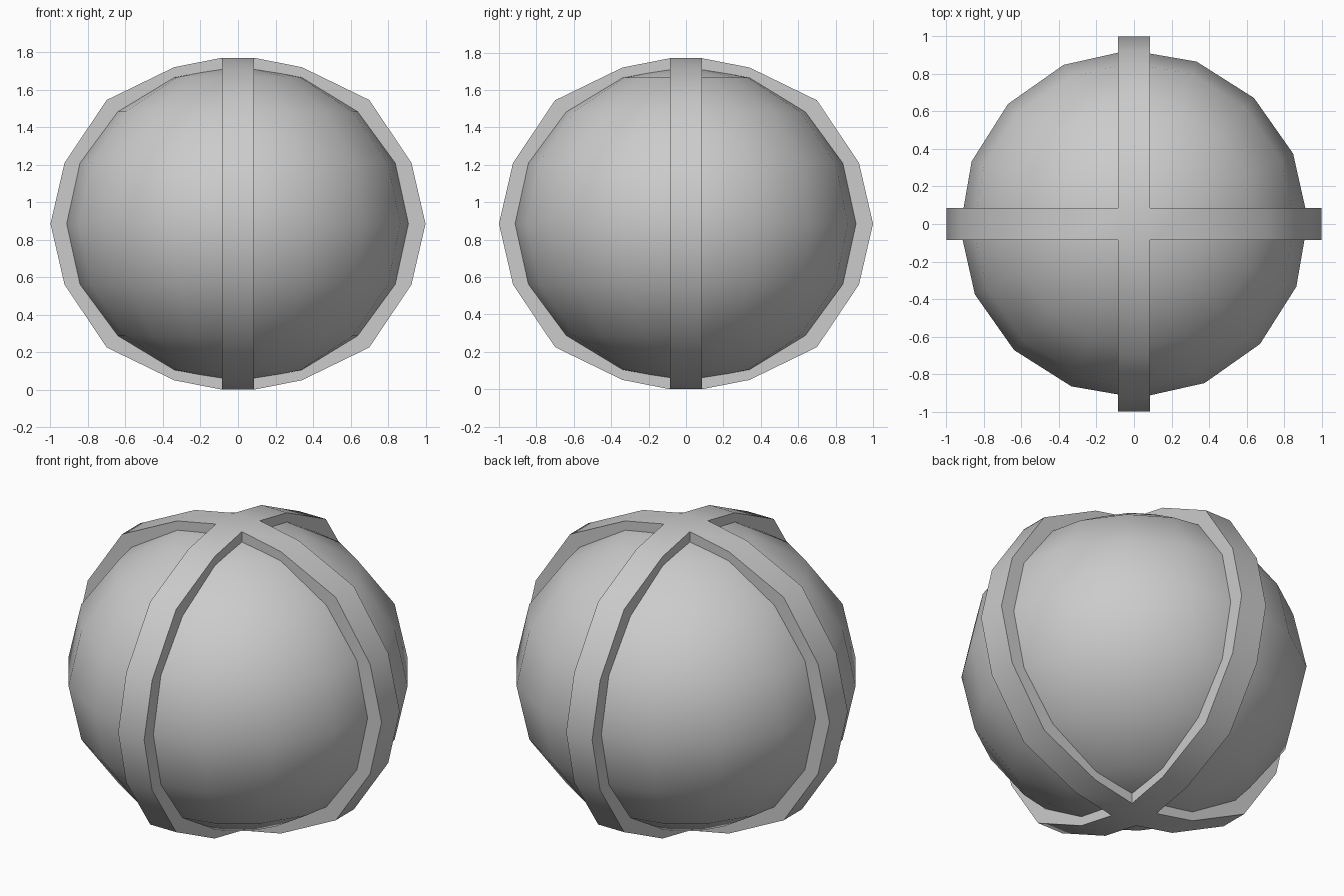
import bpy, bmesh
from math import radians
from mathutils import Matrix, Vector

cube = bpy.data.objects.get("Cube")
if cube:
    bpy.data.objects.remove(cube, do_unlink=True)

MID = 0.885      # height of the equator
HALF = 0.085     # half width of a band

grey = bpy.data.materials.new("plain grey")
grey.use_nodes = True
colour = (0.6, 0.6, 0.6, 1)
grey.diffuse_color = colour
grey.node_tree.nodes["Principled BSDF"].inputs["Base Color"].default_value = colour


def finish(obj):
    obj.data.materials.append(grey)
    bpy.ops.object.select_all(action="DESELECT")
    obj.select_set(True)
    bpy.context.view_layer.objects.active = obj
    bpy.ops.object.shade_smooth_by_angle(angle=radians(32))


# Slightly flattened low-poly ball
bpy.ops.mesh.primitive_uv_sphere_add(segments=16, ring_count=8, radius=1,
                                     location=(0, 0, MID), rotation=(0, 0, radians(1.4)))
ball = bpy.context.object
ball.name = "ball"
ball.scale = (0.928, 0.928, 0.845)
finish(ball)

# Raised crossed bands: four arms welded to a square at each pole
upper = [(HALF, 0.885), (0.34, 0.835), (0.70, 0.66), (0.925, 0.325)]
outline = upper + [(1.0, 0)] + [(x, -z) for x, z in reversed(upper)]
bm = bmesh.new()
for turn in range(4):
    spin = Matrix.Rotation(radians(90 * turn), 3, "Z")
    rows = []
    for x, z in outline:
        ix, iz = max(HALF, x * 0.84), z * 0.84
        points = [(ix, -HALF, iz), (x, -HALF, z), (x, HALF, z), (ix, HALF, iz)]
        rows.append([bm.verts.new(spin @ Vector(p)) for p in points])
    for a, b in zip(rows, rows[1:]):
        for i in range(3):
            bm.faces.new((a[i], b[i], b[i + 1], a[i + 1]))
for z in (0.885, -0.885):
    corners = [(-HALF, -HALF), (HALF, -HALF), (HALF, HALF), (-HALF, HALF)]
    bm.faces.new([bm.verts.new((x, y, z)) for x, y in corners])
bmesh.ops.remove_doubles(bm, verts=bm.verts, dist=0.001)
bmesh.ops.recalc_face_normals(bm, faces=bm.faces)
# The outermost strips must face away from the centre
outer = max(bm.faces, key=lambda f: abs(f.calc_center_median().x))
if outer.normal.dot(outer.calc_center_median()) < 0:
    bmesh.ops.reverse_faces(bm, faces=bm.faces)
mesh = bpy.data.meshes.new("crossed_bands")
bm.to_mesh(mesh)
bm.free()
bands = bpy.data.objects.new("crossed_bands", mesh)
bands.location.z = MID
bpy.context.collection.objects.link(bands)
finish(bands)
